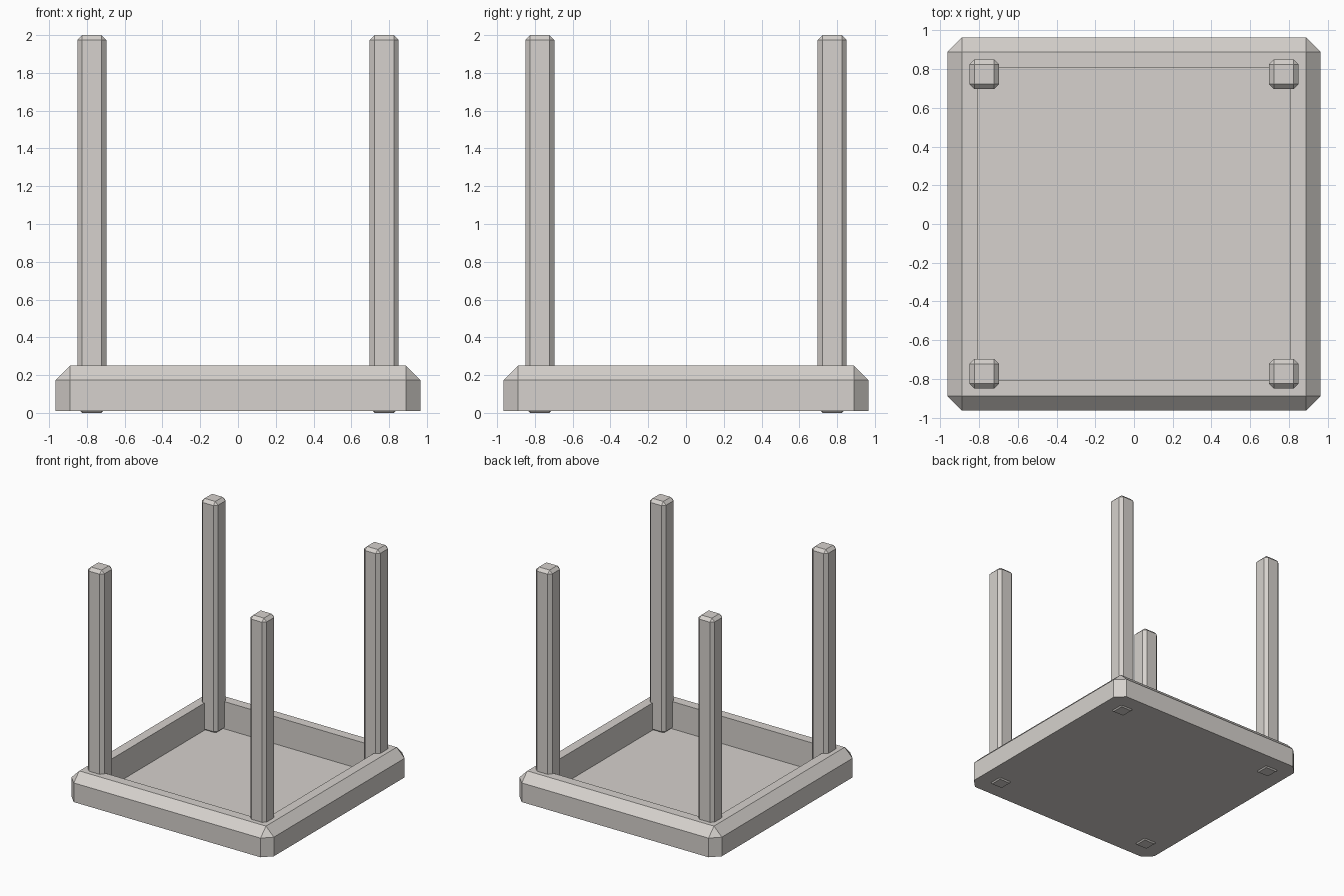
import bpy, bmesh

if "Cube" in bpy.data.objects:
    bpy.data.objects.remove(bpy.data.objects["Cube"])

mat = bpy.data.materials.new("warm grey")
mat.diffuse_color = (0.67, 0.64, 0.61, 1)
mat.use_nodes = True
mat.node_tree.nodes["Principled BSDF"].inputs["Base Color"].default_value = mat.diffuse_color


def box(name, lo, hi):
    """Cube mesh spanning two corners, returned with its open bmesh."""
    bm = bmesh.new()
    bmesh.ops.create_cube(bm, size=1)
    for v in bm.verts:
        v.co = [l + (c + 0.5) * (h - l) for c, l, h in zip(v.co, lo, hi)]
    return bm


def finish(name, bm):
    bmesh.ops.recalc_face_normals(bm, faces=bm.faces)
    me = bpy.data.meshes.new(name)
    bm.to_mesh(me)
    bm.free()
    me.materials.append(mat)
    ob = bpy.data.objects.new(name, me)
    bpy.context.collection.objects.link(ob)
    return ob


# Tray-like table top: chamfered upper rim and corners, flat underside
W, BOT, TOP, CH = 0.965, 0.01, 0.25, 0.075
bm = box("table_top", (-W, -W, BOT), (W, W, TOP))
edges = [e for e in bm.edges if max(v.co.z for v in e.verts) > TOP - 0.001]
bmesh.ops.bevel(bm, geom=edges, offset=CH, segments=1, affect='EDGES')

# Square recess sunk almost through to the underside
rim = max(bm.faces, key=lambda f: f.calc_center_median().z)
bmesh.ops.inset_region(bm, faces=[rim], thickness=W - CH - 0.775)
floor = bmesh.ops.extrude_face_region(bm, geom=[rim])
bmesh.ops.delete(bm, geom=[rim], context='FACES_ONLY')
for v in floor["geom"]:
    if isinstance(v, bmesh.types.BMVert):
        v.co.z = BOT + 0.005
finish("table_top", bm)

# Four chamfered legs standing in the corners of the recess
C, H = 0.774, 0.077
for sx, side in ((-1, "left"), (1, "right")):
    for sy, end in ((-1, "front"), (1, "back")):
        name = f"{end}_{side}_leg"
        x, y = sx * C, sy * C
        bm = box(name, (x - H, y - H, 0), (x + H, y + H, 2))
        bmesh.ops.bevel(bm, geom=bm.edges[:], offset=0.026, segments=1, affect='EDGES')
        finish(name, bm)
